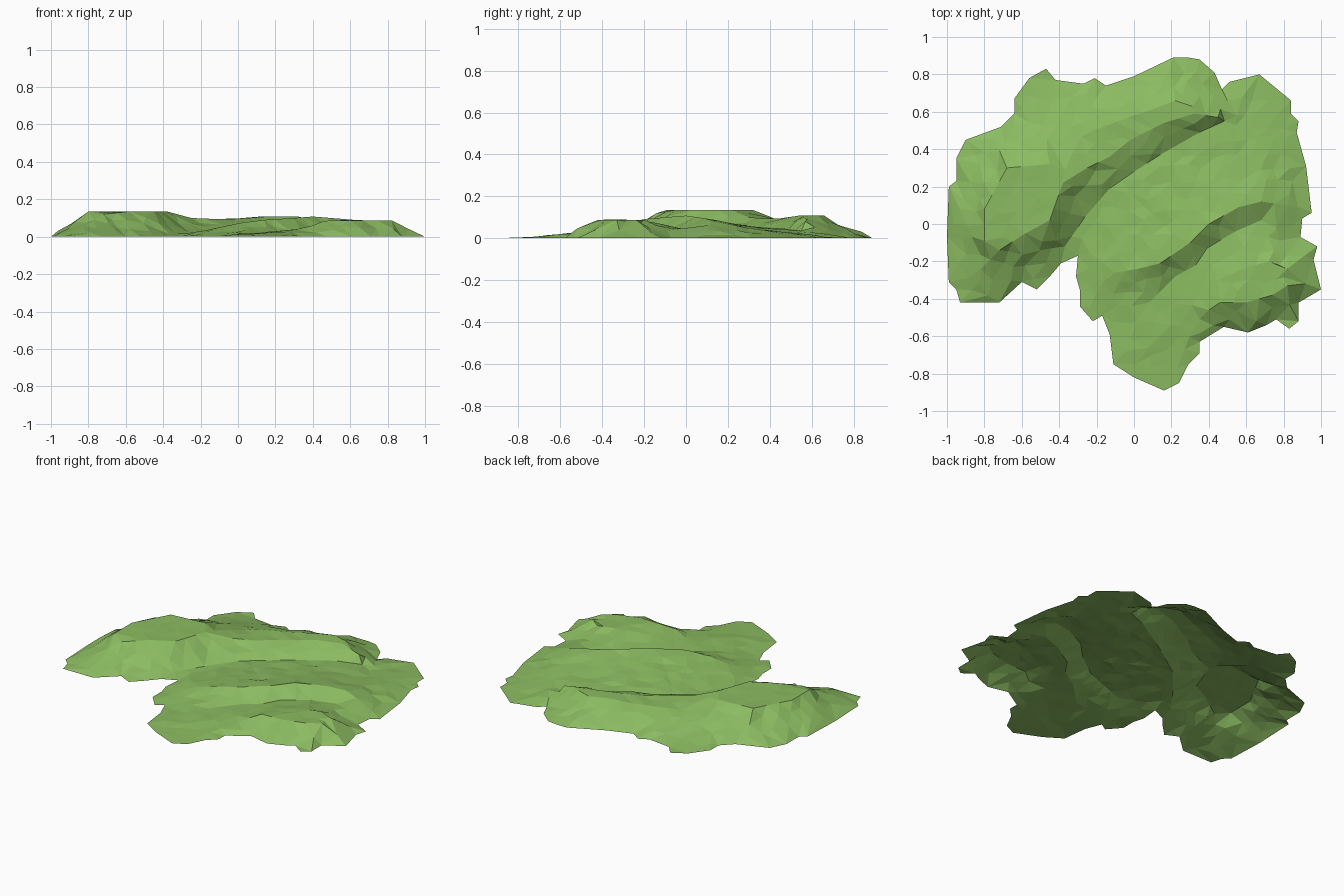
import bpy
import bmesh
import random
from mathutils import Vector
from mathutils.geometry import delaunay_2d_cdt, intersect_point_line

random.seed(4)
SPACING = 0.075

old_cube = bpy.data.objects.get("Cube")
if old_cube:
    bpy.data.objects.remove(old_cube, do_unlink=True)

# Shoreline of the hill, in hundredths of a unit
shoreline = [
    (-100, -7), (-99, 20), (-95, 23), (-95, 35), (-90, 45), (-71, 52), (-64, 59),
    (-64, 67), (-56, 78), (-47, 83), (-42, 77), (-27, 75), (-21, 78), (-15, 74),
    (0, 79), (21, 89), (29, 89), (35, 88), (43, 81), (47, 72), (51, 76), (67, 80),
    (84, 66), (84, 59), (88, 55), (87, 49), (92, 31), (95, 6), (90, 3), (89, -7),
    (98, -12), (96, -19), (100, -35), (88, -42), (88, -52), (83, -56), (76, -51),
    (71, -54), (61, -58), (48, -55), (35, -63), (35, -69), (29, -75), (24, -85),
    (16, -89), (0, -82), (-11, -75), (-13, -59), (-17, -49), (-22, -52),
    (-29, -44), (-29, -35), (-31, -28), (-30, -17), (-39, -21), (-45, -28),
    (-52, -35), (-60, -31), (-72, -42), (-93, -42), (-95, -35), (-99, -31),
]

# Crests and hollows as paths of x, y and height, in hundredths
tall_crest = [(-82, -24, 6), (-72, -14, 12), (-58, -5, 13.5), (-45, 2, 13.5),
              (-38, 22, 13.5), (-25, 30, 10), (-13, 36, 9.5), (-2, 45, 9.5),
              (16, 54, 10.8), (32, 59, 10.8), (45, 57, 8)]
tall_plateau_rim = [(-80, -9, 13.5), (-80, 8, 13.5), (-68, 30, 13.5), (-45, 32, 13.5)]
back_rim = [(-22, 50, 9), (-3, 57, 9.5), (12, 62, 10.8), (22, 66, 10.8), (31, 63, 10.8)]
upper_hollow = [(-37, -12, 1.5), (-26, 4, 2), (-13, 19, 3), (0, 28, 3.5),
                (14, 37, 4), (35, 49, 4.5), (55, 58, 3)]
middle_crest = [(-10, -26, 5), (2, -24, 7.5), (14, -21, 9), (30, -10, 10),
                (40, 0, 10.8), (56, 9, 9.5), (68, 12, 8.5), (82, 10, 4)]
lower_hollow = [(8, -42, 2), (22, -28, 3), (33, -22, 4), (39, -13, 4.5),
                (54, -4, 5), (68, 2, 4)]
front_crest = [(40, -46, 6), (46, -42, 8.5), (60, -42, 8.8), (74, -38, 8.8), (82, -33, 8.8)]
front_plateau_rim = [(45, -30, 7), (58, -24, 8.5), (72, -20, 8.8), (82, -24, 8.8)]
front_apron = [(8, -66, 1.5), (20, -54, 2.5)]
paths = [tall_crest, tall_plateau_rim, back_rim, upper_hollow, middle_crest,
         lower_hollow, front_crest, front_plateau_rim, front_apron]


def inside(point, loop):
    """Even-odd test of a point against a closed loop."""
    hit = False
    for a, b in zip(loop, loop[1:] + loop[:1]):
        if (a.y > point.y) != (b.y > point.y):
            if point.x < a.x + (b.x - a.x) * (point.y - a.y) / (b.y - a.y):
                hit = not hit
    return hit


def distance_to_segment(point, a, b):
    nearest, t = intersect_point_line(point, a, b)
    t = max(0, min(1, t))
    return (point - a.lerp(b, t)).length


def resample(path):
    """Split a path into short steps so that its facets match the rest."""
    points = [Vector(p) / 100 for p in path]
    result = [points[0]]
    for a, b in zip(points, points[1:]):
        steps = max(1, round((b - a).length / SPACING))
        result += [a.lerp(b, i / steps) for i in range(1, steps + 1)]
    return result


# Fixed points: shoreline at ground level, then the crests and hollows
outline = [Vector(p) / 100 for p in reversed(shoreline)]
points = list(outline)
heights = [0.0] * len(outline)
edges = []
for path in paths:
    samples = resample(path)
    start = len(points)
    points += [p.xy for p in samples]
    heights += [p.z for p in samples]
    edges += [(i, i + 1) for i in range(start, len(points) - 1)]
fixed_count = len(points)

# Scattered points fill the slopes between them
segments = list(zip(outline, outline[1:] + outline[:1]))
fixed_points = list(points)
cells = int(1 / SPACING) + 1
for row in range(-cells, cells + 1):
    for column in range(-cells, cells + 1):
        shift = 0.5 * (row % 2)
        p = Vector((column + shift + random.uniform(-0.3, 0.3),
                    row + random.uniform(-0.3, 0.3))) * SPACING
        if not inside(p, outline):
            continue
        if min(distance_to_segment(p, a, b) for a, b in segments) < SPACING * 0.45:
            continue
        if min((p - q).length for q in fixed_points) > SPACING * 0.6:
            points.append(p)

verts, _, faces, origins, _, _ = delaunay_2d_cdt(
    points, edges, [list(range(len(outline)))], 1, 1e-5)

# Build the sheet and ease the free points between the fixed heights
bm = bmesh.new()
free = []
for co, origin in zip(verts, origins):
    index = origin[0] if origin else len(points)
    vert = bm.verts.new((co.x, co.y, heights[index] if index < fixed_count else 0.03))
    if index >= fixed_count:
        free.append(vert)
bm.verts.ensure_lookup_table()
for face in faces:
    bm.faces.new([bm.verts[i] for i in face])
free = [v for v in free if v.link_edges]
for _ in range(150):
    for v in free:
        v.co.z = sum(e.other_vert(v).co.z for e in v.link_edges) / len(v.link_edges)
for v in free:
    v.co.z = max(0.004, min(0.135, v.co.z + random.uniform(-0.005, 0.005)))

bmesh.ops.delete(bm, geom=[v for v in bm.verts if not v.link_faces], context='VERTS')
for face in bm.faces:
    face.normal_update()
    if face.normal.z < 0:
        face.normal_flip()

mesh = bpy.data.meshes.new("grassy_hill")
bm.to_mesh(mesh)
bm.free()
hill = bpy.data.objects.new("grassy_hill", mesh)
bpy.context.collection.objects.link(hill)

# Grass colour
grass = bpy.data.materials.new("grass_green")
grass.use_nodes = True
colour = (0.26, 0.50, 0.12, 1)
grass.diffuse_color = colour
grass.node_tree.nodes["Principled BSDF"].inputs["Base Color"].default_value = colour
mesh.materials.append(grass)
